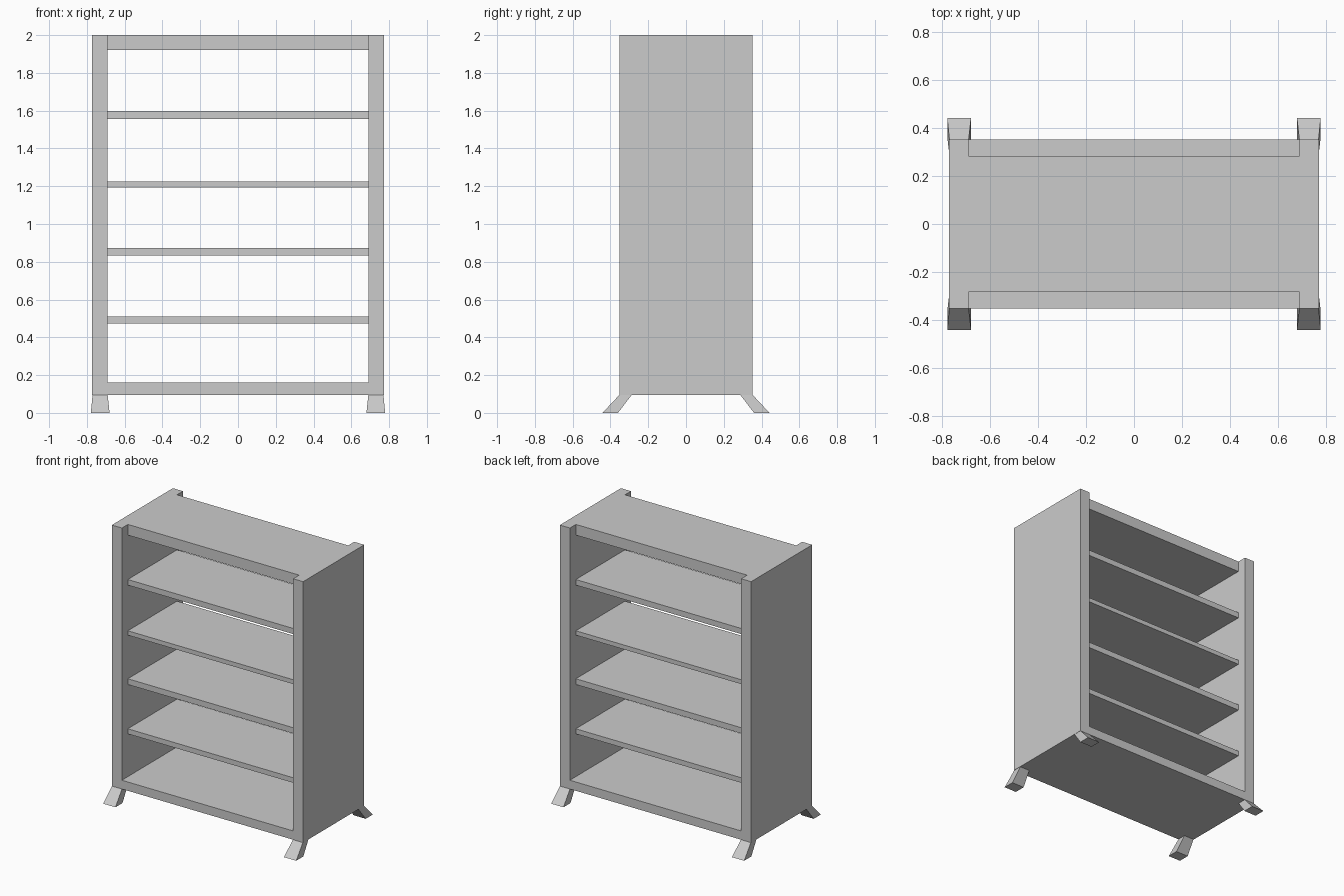
import bpy, bmesh

if "Cube" in bpy.data.objects:
    bpy.data.objects.remove(bpy.data.objects["Cube"])

W, INNER = 0.772, 0.691      # half width outside / inside the side panels
D, RECESS = 0.352, 0.283     # half depth of the carcass / of the recessed boards
BASE, TOP = 0.096, 2.0


def prism(name, low, high):
    """Six-sided solid between two rectangles (x0, x1, y0, y1, z)."""
    bm = bmesh.new()
    rings = []
    for x0, x1, y0, y1, z in (low, high):
        rings.append([bm.verts.new((x, y, z))
                      for x, y in ((x0, y0), (x1, y0), (x1, y1), (x0, y1))])
    a, b = rings
    bm.faces.new(a[::-1])
    bm.faces.new(b)
    for i in range(4):
        j = (i + 1) % 4
        bm.faces.new((a[i], a[j], b[j], b[i]))
    bmesh.ops.recalc_face_normals(bm, faces=bm.faces)
    mesh = bpy.data.meshes.new(name)
    bm.to_mesh(mesh)
    bm.free()
    obj = bpy.data.objects.new(name, mesh)
    bpy.context.collection.objects.link(obj)
    return obj


def board(name, x0, x1, depth, z0, z1):
    return prism(name, (x0, x1, -depth, depth, z0), (x0, x1, -depth, depth, z1))


def mirror(obj, x=True, y=False):
    mod = obj.modifiers.new("Mirror", 'MIRROR')
    mod.use_axis = (x, y, False)


# Side panels
mirror(board("side_panels", INNER, W, D, BASE, TOP))

# Flush bottom board and recessed top board
board("bottom_board", -INNER, INNER, D, BASE, 0.16)
board("top_board", -INNER, INNER, RECESS, 1.922, TOP)

# Recessed shelves, alternating thick and thin
for i, (z0, z1) in enumerate(((0.472, 0.509), (0.832, 0.874),
                              (1.192, 1.224), (1.557, 1.598))):
    board(f"shelf_{i + 1}", -INNER, INNER, RECESS, z0, z1)

# Splayed feet, slightly flared in width
mirror(prism("feet", (0.68, 0.779, 0.36, 0.442, 0.0),
             (0.69, 0.770, 0.287, D, BASE)), y=True)
